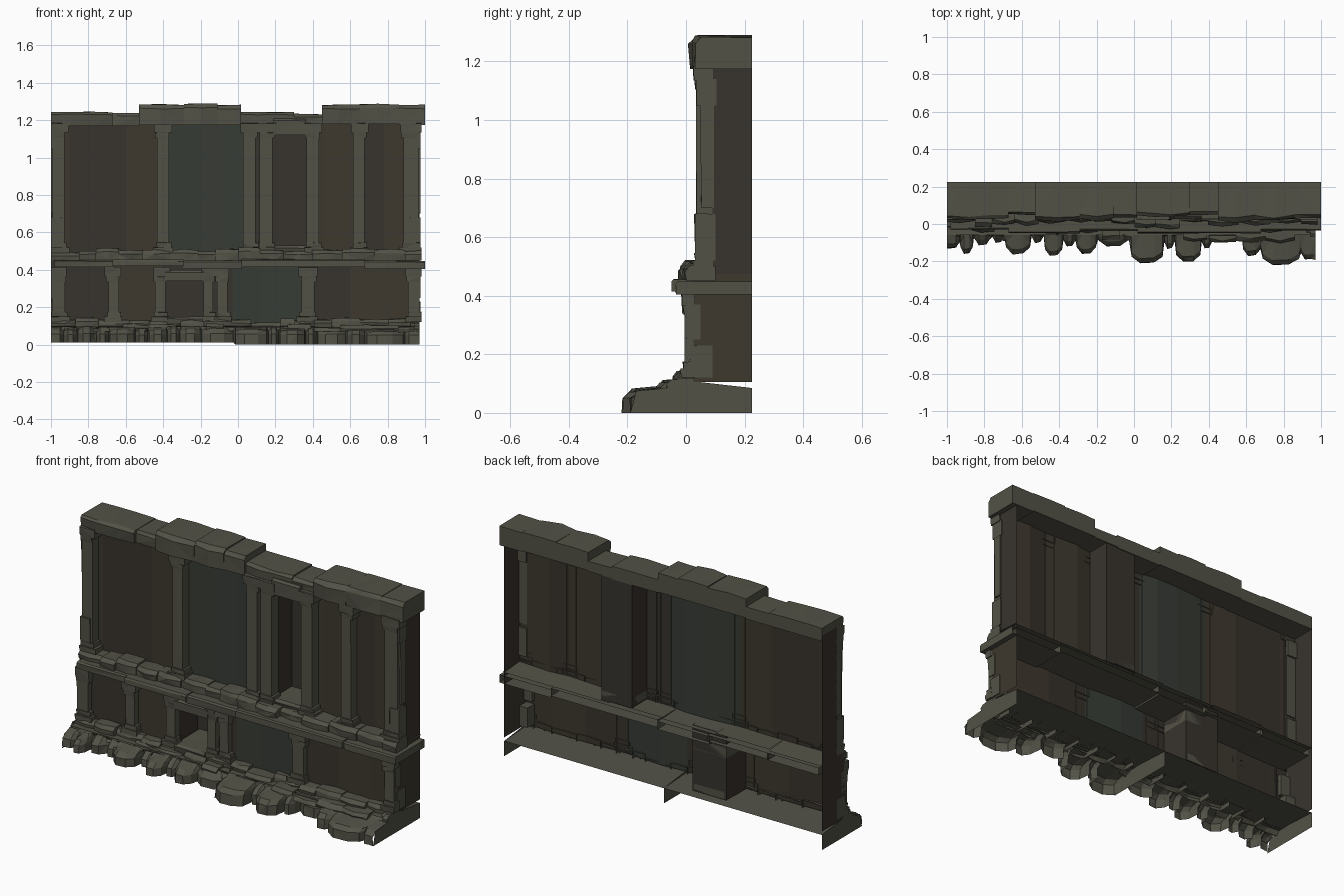
import bpy, bmesh, random

if "Cube" in bpy.data.objects:
    bpy.data.objects.remove(bpy.data.objects["Cube"])
random.seed(7)
BACK = 0.225


def material(name, rgb):
    m = bpy.data.materials.new(name)
    m.diffuse_color = (*rgb, 1)
    m.use_nodes = True
    m.node_tree.nodes["Principled BSDF"].inputs["Base Color"].default_value = m.diffuse_color
    return m


STONE = material("grey_stone", (0.085, 0.083, 0.062))
BROWN = material("brown_plaster", (0.047, 0.040, 0.027))
DARK = material("dark_plaster", (0.039, 0.033, 0.026))
GREEN = material("green_plaster", (0.038, 0.044, 0.035))


def finish(name, bm, mats):
    bmesh.ops.triangulate(bm, faces=[f for f in bm.faces if len(f.verts) > 3])
    me = bpy.data.meshes.new(name)
    bm.to_mesh(me)
    bm.free()
    for m in mats:
        me.materials.append(m)
    ob = bpy.data.objects.new(name, me)
    bpy.context.collection.objects.link(ob)
    return ob


def block(bm, x0, x1, y0, y1, z0, z1, jit=0.0, ch=0.0, n=1, back=True, bottom=True):
    """Rough-cut block: a chamfered side profile lofted along x."""
    r = lambda k=1.0: random.uniform(-jit, jit) * k
    rings = []
    for i in range(n + 1):
        end = i in (0, n)
        x = x0 + (x1 - x0) * i / n + (0 if end else r(2))
        inset = ch * 0.6 if end else 0
        prof = [(y1, z0), (y0 + inset + abs(r()), z0), (y0 + inset + r(), z1 - ch - abs(r())),
                (y0 + inset + ch + r(), z1 - inset * 0.3 + r(0.5)), (y1, z1 - inset * 0.3 + r(0.3))]
        rings.append([bm.verts.new((x, y, z)) for y, z in prof])
    for a, b in zip(rings, rings[1:]):
        for j in range(5):
            if (j == 4 and not back) or (j == 0 and not bottom):
                continue
            k = (j + 1) % 5
            bm.faces.new((a[j], a[k], b[k], b[j]))
    bm.faces.new(rings[0][::-1])
    bm.faces.new(rings[-1])


def wall(name, pts, z0, z1):
    """Thin folded wall; each point is (x, y, material index of next strip)."""
    bm = bmesh.new()
    cols = [(bm.verts.new((x, y, z0)), bm.verts.new((x, y, z1)), m) for x, y, m in pts]
    for a, b in zip(cols, cols[1:]):
        bm.faces.new((a[0], b[0], b[1], a[1])).material_index = a[2]
    return finish(name, bm, [BROWN, DARK, GREEN])


# Folded plaster walls, including the two niches
wall("upper_wall", [(-1, BACK, 1), (-1, .09, 0), (-.9, .09, 1), (-.6, .095, 0), (-.4, .09, 2),
                    (-.2, .105, 2), (-.07, .105, 2), (.04, .09, 1), (.18, .09, 1), (.18, .22, 1),
                    (.37, .22, 1), (.37, .09, 0), (.46, .1, 0), (.66, .09, 1), (.78, .1, 0),
                    (.97, .09, 1), (.97, BACK, 1)], .475, 1.2)
wall("lower_wall", [(-1, BACK, 1), (-1, .025, 1), (-.88, .025, 1), (-.66, .03, 0), (-.39, .025, 1),
                    (-.39, .2, 1), (-.18, .2, 1), (-.18, .025, 1), (-.03, .03, 2), (.12, .04, 2),
                    (.35, .025, 1), (.6, .035, 0), (.8, .035, 0), (.97, .025, 0),
                    (.97, BACK, 0)], .105, .475)

# Cap stones in alternating low and high runs
bm = bmesh.new()
for x0, x1, y0, z0, z1, ch, n in [
        (-1, -.67, .03, 1.17, 1.245, .012, 3), (-.67, -.53, .045, 1.17, 1.24, .012, 1),
        (-.53, -.29, .012, 1.175, 1.285, .02, 2), (-.29, -.11, .015, 1.175, 1.29, .02, 2),
        (-.11, .015, .02, 1.175, 1.285, .02, 1), (.015, .3, .04, 1.17, 1.245, .012, 3),
        (.3, .45, .045, 1.175, 1.235, .012, 1), (.45, .65, .012, 1.18, 1.285, .02, 2),
        (.65, .86, .015, 1.18, 1.288, .02, 2), (.86, 1, .015, 1.175, 1.285, .02, 1)]:
    block(bm, x0, x1, y0, BACK, z0, z1, .006, ch, n)
finish("cap_stones", bm, [STONE])


# Pilasters: shaft pieces with stepped head and foot
def pilasters(name, xs, y, depth, z0, z1):
    bm = bmesh.new()
    for x, w in xs:
        block(bm, x - w, x + w, y, y + depth, z0, z1, .001, back=False, bottom=False)
        for a, b, g in ((z0, z0 + .03, .02), (z0 + .03, z0 + .055, .008),
                        (z1 - .05, z1, .016), (z1 - .08, z1 - .05, .006)):
            o = random.uniform(-.008, .008)
            lo, hi = max(-1, x - w - g + o), min(.98, x + w + g + o)
            block(bm, lo, hi, y - g * .6, y + depth, a, b, .003, back=False)
    return finish(name, bm, [STONE])


pilasters("upper_pilasters", [(-.96, .033), (-.4, .032), (.06, .033), (.15, .034), (.4, .033),
                              (.645, .03), (.925, .04)], .035, .06, .49, 1.185)
pilasters("lower_pilasters", [(-.96, .034), (-.665, .028), (-.415, .028), (-.16, .025),
                              (-.085, .028), (.375, .035), (.94, .03)], -.005, .035, .12, .415)

# Corner quoins on the outer ends
bm = bmesh.new()
for x0, x1 in ((-1, -.94), (.92, .975)):
    for y0, y1, z0, z1 in [(.03, .1, .52, .68), (.05, .095, .7, 1.05), (.035, .105, 1.05, 1.14),
                           (.015, .09, .12, .23), (0, .05, .25, .37)]:
        block(bm, x0, x1, y0, y1, z0, z1, .003)
finish("corner_quoins", bm, [STONE])

# Niche lintels and sills
bm = bmesh.new()
block(bm, .19, .36, .02, .2, 1.12, 1.21, .004, .01)
block(bm, .18, .37, .04, .22, .49, .53, .006, .01)
block(bm, -.39, -.18, -.02, .2, .34, .4, .004, .01)
block(bm, -.38, -.19, -.03, .2, .11, .15, .006, .01)
finish("niche_lintels_and_sills", bm, [STONE])

# Ledge: long rails below, rough stones above, both open behind
bm = bmesh.new()
for x0, x1, y0, z0, z1 in [(-.98, -.66, -.035, .415, .455), (-.67, -.29, -.055, .42, .455),
                           (-.3, .02, -.04, .405, .45), (.02, .68, -.055, .415, .458),
                           (.68, 1, -.04, .405, .45)]:
    block(bm, x0, x1, y0, BACK, z0, z1, .002, .008, back=False)
finish("ledge_rails", bm, [STONE])


def row(bm, x0, x1, ylo, yhi, y1, z0, zlo, zhi, wlo, whi):
    x = x0
    while x < x1 - .02:
        w = min(random.uniform(wlo, whi), x1 - x)
        block(bm, x, x + w, random.uniform(ylo, yhi), y1, z0, random.uniform(zlo, zhi),
              .006, .018, 1 + (w > .1), back=False, bottom=False)
        x += w


def sheet(bm, x0, x1, y0, z0, z1):
    v = [bm.verts.new(c) for c in ((x0, y0, z1), (x1, y0, z1), (x1, BACK, z0), (x0, BACK, z0))]
    bm.faces.new(v)


bm = bmesh.new()
row(bm, -1, .98, -.03, .01, .1, .45, .49, .525, .08, .18)
for i in range(6):
    sheet(bm, -1 + i * .33, -.67 + i * .33, .08, random.uniform(.468, .482), .48)
finish("ledge_stones", bm, [STONE])

# Base: one continuous run of tapering foot lumps, open underneath
edges = [-1, -.93, -.86, -.76, -.69, -.55, -.48, -.38, -.31, -.2, -.02, .16, .22, .36,
         .42, .58, .68, .89, .97]
fronts = [-.13, -.16, -.11, -.1, -.16, -.1, -.17, -.12, -.16, -.12, -.21, -.13, -.2,
          -.13, -.09, -.17, -.22, -.19]
bm = bmesh.new()
prev = None
for a, b, y in zip(edges, edges[1:], fronts):
    w, top = b - a, random.uniform(.068, .085)
    for t, dy in ((.04, .035), (.3, 0), (.7, .004), (.96, .035)):
        yy = y + (dy if -.98 < a + w * t < .95 else 0)
        x = a + w * t
        if a == edges[0] and t < .1:
            x = -1
        if b == edges[-1] and t > .9:
            x = .97
        ring = [bm.verts.new((x, p, q)) for p, q in
                ((yy, .012 if b < 0 else 0), (yy + random.uniform(-.004, .006), top * .7),
                 (yy + .025, top - dy * .2), (-.06, top + .012))]
        if prev:
            for j in range(3):
                bm.faces.new((prev[j], prev[j + 1], ring[j + 1], ring[j]))
        prev = ring
finish("foot_stones", bm, [STONE])

# Stepped row above the foot, and the sheet running back under the wall
bm = bmesh.new()
row(bm, -1, .97, -.105, -.055, .03, .07, .09, .12, .08, .17)
row(bm, -1, .97, -.055, -.02, .04, .09, .12, .145, .07, .18)
sheet(bm, -1, -.02, -.06, .085, .1)
sheet(bm, -.02, .97, -.06, .085, .1)
# Side fins closing the ends of the two base lengths
for x, yf in ((-1, -.13), (-.02, -.18), (.97, -.19)):
    v = [bm.verts.new((x, y, z)) for y, z in
         ((yf, 0.0), (BACK, 0), (BACK, .085), (-.04, .115), (-.06, .085), (yf + .02, .075))]
    bm.faces.new(v)
finish("base_steps", bm, [STONE])
